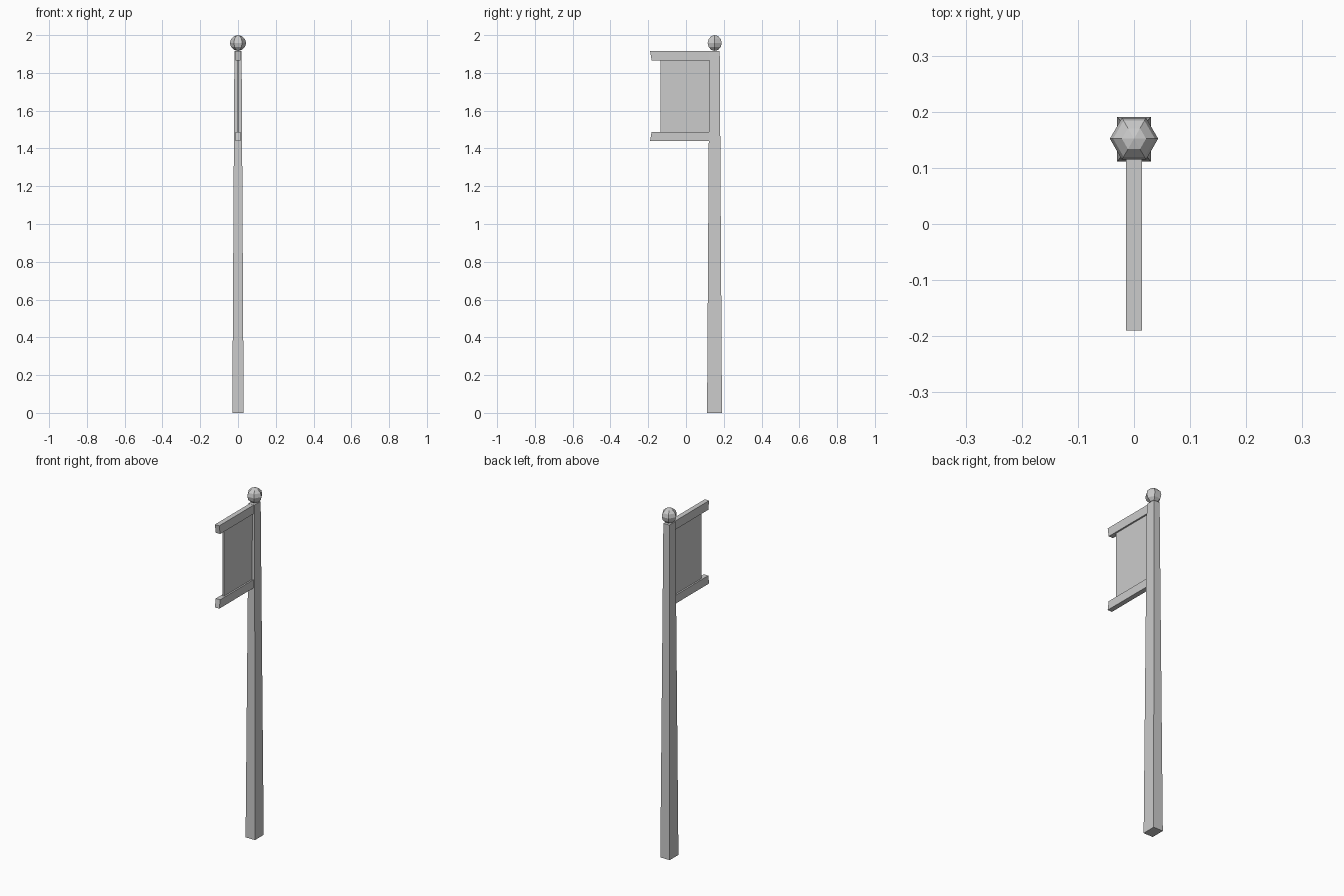
import bpy, bmesh
from math import pi
from mathutils import Matrix

if "Cube" in bpy.data.objects:
    bpy.data.objects.remove(bpy.data.objects["Cube"])

POLE_Y = 0.151


def finish(bm, name):
    bmesh.ops.recalc_face_normals(bm, faces=bm.faces)
    mesh = bpy.data.meshes.new(name)
    bm.to_mesh(mesh)
    bm.free()
    obj = bpy.data.objects.new(name, mesh)
    bpy.context.collection.objects.link(obj)
    return obj


def side_prism(name, profile, half):
    """Extrude a (y, z) outline symmetrically across x = 0."""
    bm = bmesh.new()
    face = bm.faces.new([bm.verts.new((-half, y, z)) for y, z in profile])
    ext = bmesh.ops.extrude_face_region(bm, geom=[face])
    verts = [v for v in ext["geom"] if isinstance(v, bmesh.types.BMVert)]
    bmesh.ops.translate(bm, verts=verts, vec=(2 * half, 0, 0))
    return finish(bm, name)


# Tapered rectangular pole
bm = bmesh.new()
rings = []
for hx, hy, z in [(0.030, 0.0395, 0), (0.019, 0.0275, 1.917)]:
    rings.append([bm.verts.new((sx * hx, POLE_Y + sy * hy, z))
                  for sx, sy in [(-1, -1), (1, -1), (1, 1), (-1, 1)]])
low, high = rings
bm.faces.new(low[::-1])
bm.faces.new(high)
for i in range(4):
    j = (i + 1) % 4
    bm.faces.new((low[i], low[j], high[j], high[i]))
finish(bm, "pole")

# Low-poly ball on top, a corner pointing along x
bm = bmesh.new()
bmesh.ops.create_uvsphere(bm, u_segments=6, v_segments=6, radius=0.043)
# Ensure vertices lie on the x axis
if max(v.co.x for v in bm.verts) < 0.042:
    bmesh.ops.rotate(bm, verts=bm.verts, matrix=Matrix.Rotation(pi / 6, 3, 'Z'))
bmesh.ops.scale(bm, verts=bm.verts, vec=(1, 1, 0.97))
bmesh.ops.translate(bm, verts=bm.verts, vec=(0, POLE_Y + 0.001, 2.0 - 0.043 * 0.97))
finish(bm, "ball_finial")

# Two arms with slanted ends, mirrored about the panel's middle
for name, outer, inner in [("upper_arm", 1.916, 1.866), ("lower_arm", 1.440, 1.488)]:
    side_prism(name, [(-0.190, outer), (-0.182, inner),
                      (0.135, inner), (0.135, outer)], 0.014)

# Thin hanging panel
side_prism("sign_panel", [(-0.134, 1.48), (0.135, 1.48),
                          (0.135, 1.875), (-0.134, 1.875)], 0.005)
